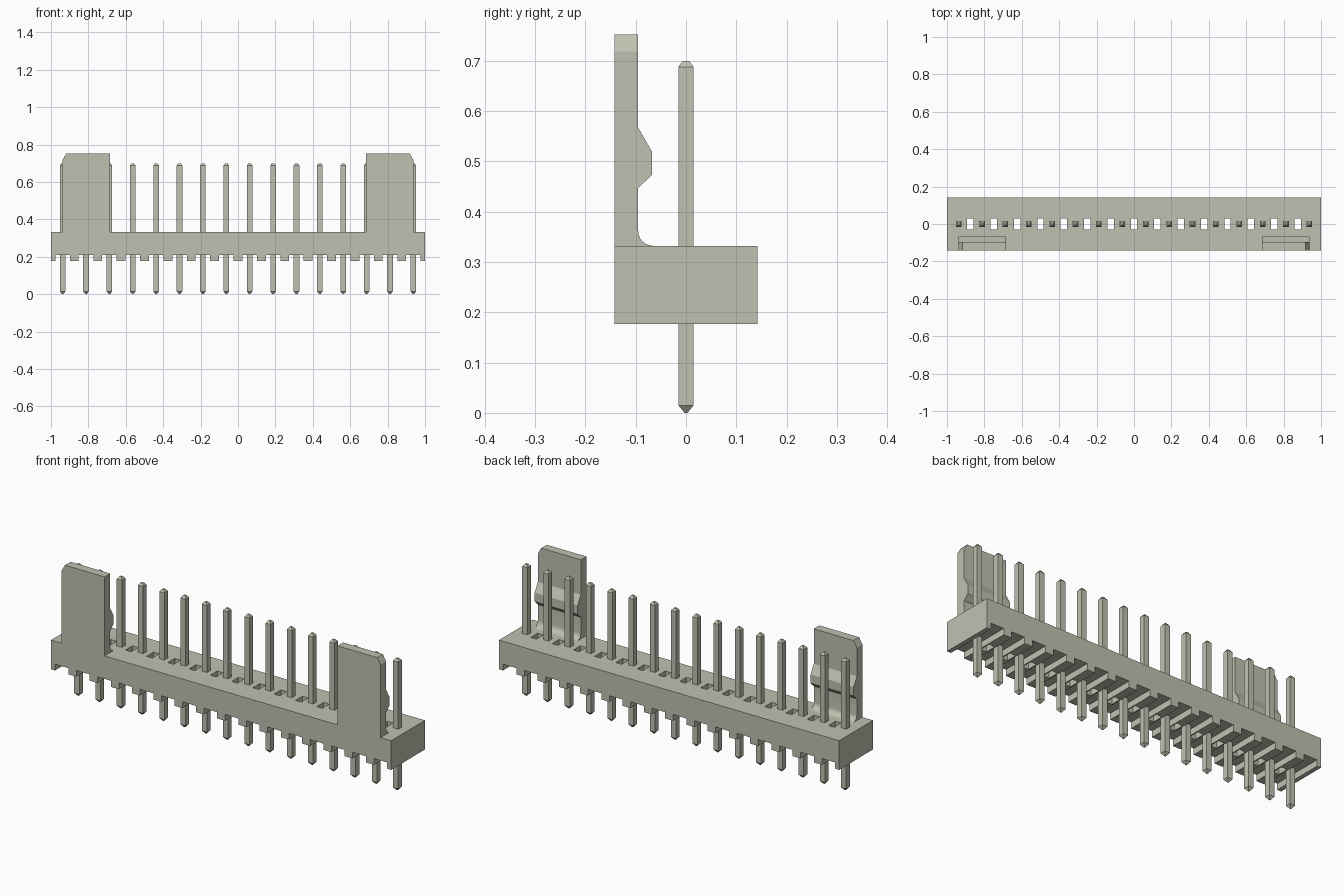
import bpy
import bmesh
import math
from mathutils import Matrix

default = bpy.data.objects.get("Cube")
if default:
    bpy.data.objects.remove(default, do_unlink=True)

# Single plastic colour
colour = (0.53, 0.53, 0.44, 1.0)
mat = bpy.data.materials.new("warm grey plastic")
mat.use_nodes = True
mat.diffuse_color = colour
mat.node_tree.nodes["Principled BSDF"].inputs["Base Color"].default_value = colour

PITCH = 0.125
PINS = 16
pin_xs = [(i - (PINS - 1) / 2) * PITCH for i in range(PINS)]
gap_xs = [x + PITCH / 2 for x in pin_xs[:-1]]


def finish(name, bm):
    bmesh.ops.recalc_face_normals(bm, faces=bm.faces)
    mesh = bpy.data.meshes.new(name)
    bm.to_mesh(mesh)
    bm.free()
    mesh.materials.append(mat)
    ob = bpy.data.objects.new(name, mesh)
    bpy.context.scene.collection.objects.link(ob)
    return ob


def add_box(bm, x, half_x, half_y, z0, z1):
    m = Matrix.Translation((x, 0, (z0 + z1) / 2)) @ Matrix.Diagonal((2 * half_x, 2 * half_y, z1 - z0, 1))
    bmesh.ops.create_cube(bm, size=1, matrix=m)


# Housing with cross slots under the pins and holes between them
BOTTOM, TOP, DEPTH = 0.177, 0.332, 0.142
bm = bmesh.new()
add_box(bm, 0, 1.0, DEPTH, BOTTOM, TOP)
housing = finish("housing", bm)

bm = bmesh.new()
for x in pin_xs:
    add_box(bm, x, 0.039, 0.3, 0.1, 0.21)
for x in gap_xs:
    add_box(bm, x, 0.017, 0.029, 0.1, 0.5)
cutter = finish("housing_cutter", bm)
cutter.hide_render = True

cut = housing.modifiers.new("slots", "BOOLEAN")
cut.operation = "DIFFERENCE"
cut.solver = "EXACT"
cut.object = cutter
bpy.context.view_layer.objects.active = housing
bpy.ops.object.modifier_apply(modifier=cut.name)
bpy.data.objects.remove(cutter, do_unlink=True)

# Square pins with tapered ends
for n, x in enumerate(pin_xs):
    bm = bmesh.new()
    previous = None
    for half, z in ((0.003, 0), (0.015, 0.015), (0.015, 0.688), (0.006, 0.7)):
        ring = [bm.verts.new((x + sx * half, sy * half, z))
                for sx, sy in ((-1, -1), (1, -1), (1, 1), (-1, 1))]
        if previous:
            for i in range(4):
                j = (i + 1) % 4
                bm.faces.new((previous[i], previous[j], ring[j], ring[i]))
        else:
            bm.faces.new(ring)
        previous = ring
    bm.faces.new(previous)
    finish(f"pin_{n + 1}", bm)

# Latch tabs: side profile (y, z) with a hook and a rounded foot
R = 0.03
foot = [(-0.065 - R * math.sin(a), TOP + R - R * math.cos(a))
        for a in (math.radians(d) for d in range(0, 91, 15))]
profile = [(-DEPTH, 0.752), (-DEPTH, TOP)] + foot + [
    (-0.095, 0.447), (-0.068, 0.473), (-0.068, 0.52), (-0.095, 0.567), (-0.095, 0.752)]

for side, name in ((1, "left_latch_tab"), (-1, "right_latch_tab")):
    bm = bmesh.new()
    face = bm.faces.new([bm.verts.new((side * 0.685, y, z)) for y, z in profile])
    out = bmesh.ops.extrude_face_region(bm, geom=[face])["geom"]
    bmesh.ops.translate(bm, vec=(side * 0.253, 0, 0),
                        verts=[v for v in out if isinstance(v, bmesh.types.BMVert)])
    # Slice off the outer top corner
    cut = bmesh.ops.bisect_plane(bm, geom=bm.verts[:] + bm.edges[:] + bm.faces[:],
                                 plane_co=(side * 0.938, 0, 0.718),
                                 plane_no=(side * 0.034, 0, 0.02), clear_outer=True)
    edges = [e for e in cut["geom_cut"] if isinstance(e, bmesh.types.BMEdge)]
    bmesh.ops.holes_fill(bm, edges=edges, sides=0)
    tab = finish(name, bm)
    bpy.ops.object.select_all(action="DESELECT")
    tab.select_set(True)
    bpy.context.view_layer.objects.active = tab
    bpy.ops.object.shade_smooth_by_angle(angle=math.radians(20))
